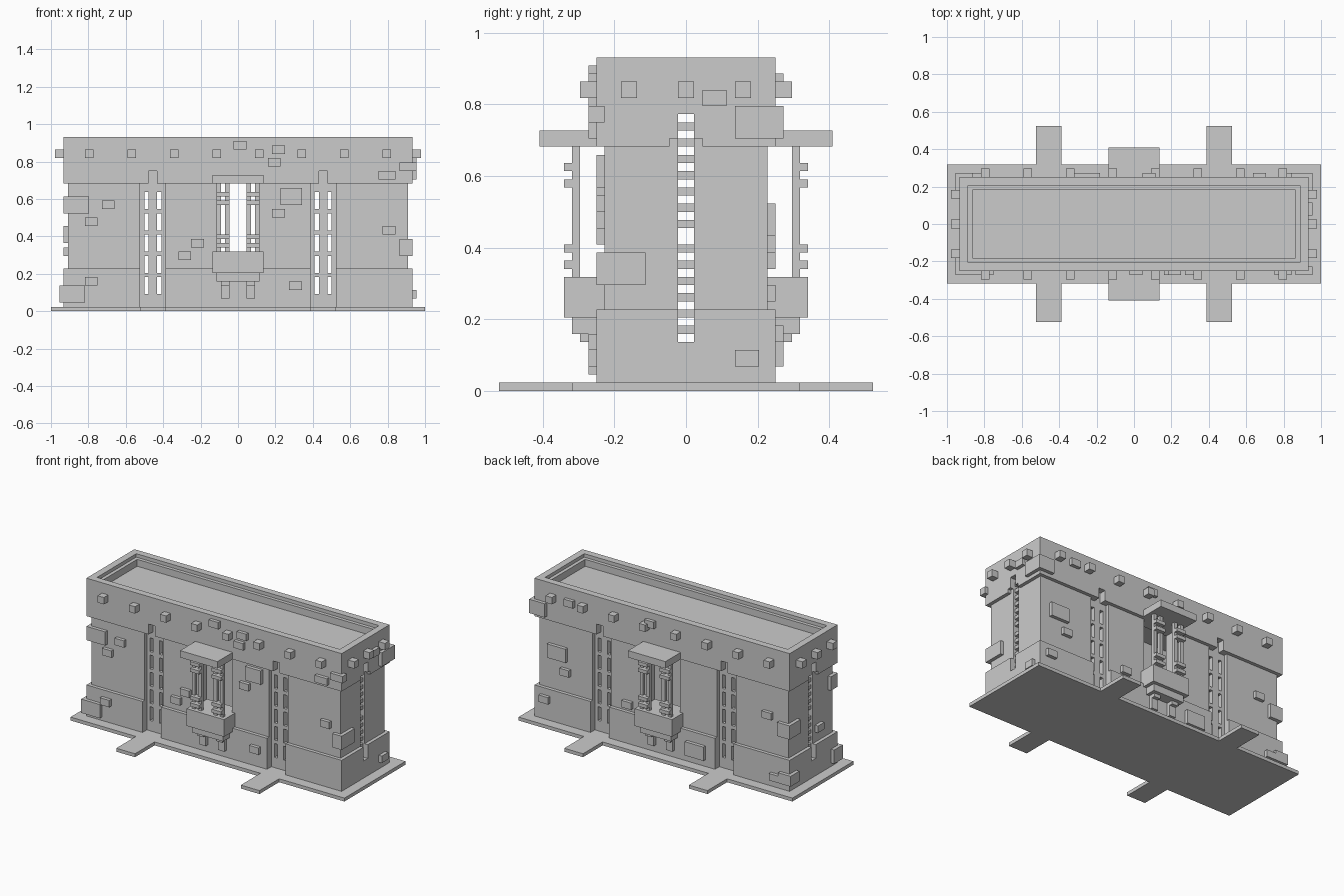
import bpy, bmesh
from mathutils import Vector

if "Cube" in bpy.data.objects:
    bpy.data.objects.remove(bpy.data.objects["Cube"])

U = 1 / 44  # block unit: everything sits on this grid


def boxes(name, items):
    """One object from (x0,x1,y0,y1,z0,z1) boxes in block units."""
    bm = bmesh.new()
    for x0, x1, y0, y1, z0, z1 in items:
        vs = bmesh.ops.create_cube(bm, size=U)["verts"]
        c = Vector((x0 + x1, y0 + y1, z0 + z1)) * U / 2
        for v in vs:
            v.co = Vector((v.co.x * (x1 - x0), v.co.y * (y1 - y0), v.co.z * (z1 - z0))) + c
    me = bpy.data.meshes.new(name)
    bm.to_mesh(me)
    bm.free()
    ob = bpy.data.objects.new(name, me)
    bpy.context.collection.objects.link(ob)
    return ob


def flip_x(b):
    return (-b[1], -b[0]) + tuple(b[2:])


def flip_y(b):
    return (b[0], b[1], -b[3], -b[2], b[4], b[5])


def both_x(items):
    return list(items) + [flip_x(b) for b in items]


def both_y(items):
    return list(items) + [flip_y(b) for b in items]


def carve(ob, cuts):
    bpy.context.view_layer.objects.active = ob
    for b in cuts:
        cutter = boxes("cutter", [b])
        cutter.hide_render = True
        m = ob.modifiers.new("cut", "BOOLEAN")
        m.operation, m.solver, m.object = "DIFFERENCE", "EXACT", cutter
        bpy.ops.object.modifier_apply(modifier=m.name)
        bpy.data.objects.remove(cutter)


# base plate with four entrance steps
boxes("base_plate", [(-44, 44, -14, 14, 0, 1)])
boxes("entrance_steps", both_y(both_x([(17, 23, -23, -14, 0, 1)])))

# hollow walls in three tiers, with recesses and through slots
hollow = (-37, 37, -7, 7, 0.5, 36)
end_slot = (-50, 50, -1, 1, 6, 34)
niches = both_y(both_x([(17, 23, -15, -9, 0.5, 30.5)]))
slots = both_x([(21, 22, -15, 15, 4, 28), (18, 19, -15, 15, 4, 28)])
notches = both_y(both_x([(19, 21, -15, -9, 29, 33)]))
end_notches = both_x([(40, 45, -2, 2, 29, 31)])

lower = boxes("lower_wall", [(-41, 41, -11, 11, 1, 10)])
carve(lower, [hollow, end_slot] + niches + slots)
middle = boxes("middle_wall", [(-40, 40, -10, 10, 10, 30)])
carve(middle, [hollow, end_slot, (-5, 5, -15, 15, 14, 31)] + niches + slots)
upper = boxes("upper_wall", [(-41, 41, -11, 11, 30, 41)])
carve(upper, [hollow, end_slot, (-39, 39, -9, 9, 40, 45), (-38, 38, -8, 8, 38, 45)]
      + notches + end_notches)

# bars across the tall slots and rungs in the end slots
boxes("slot_bars", both_y(both_x([(x, x + 1, -9, -8, z, z + 1)
                                  for x in (18, 21) for z in (8, 13, 18, 23)])))
rungs = list(range(7, 18, 2)) + list(range(20, 33, 2))
boxes("end_rungs", both_x([(38, 39.5, -1, 1, z, z + 1) for z in rungs]))

# balcony, canopy, posts and brackets, front and back
boxes("canopy", both_y([(-6, 6, -18, -10, 30, 32)]))
boxes("balcony", both_y([(-6, 6, -15, -9, 9, 14), (-5, 5, -14, -10, 7, 9)]))
boxes("balcony_brackets", both_y(both_x([(2, 4, -13, -11, 6, 7), (2, 4, -12, -11, 3, 7)])))
boxes("balcony_posts", both_y(both_x([(x, x + 1, -14, -13, 14, 30) for x in (2, 4)])))
boxes("post_rings", both_y(both_x([(2, 5, -15, -13, z, z + 1) for z in (15, 17, 25, 27)])))

# beam ends around the top
boxes("long_side_beam_ends", both_y([(x, x + 2, -13, -11, 36, 38) for x in range(-36, 35, 10)]))
boxes("short_side_beam_ends", both_x([(41, 43, y, y + 2, 36, 38) for y in (-8, -1, 6)]))


# scattered raised bricks: (x0, x1, z0, z1) on each tier
def bricks(name, tier_y, spots, back=False):
    items = [(x0, x1, -tier_y - 1, -tier_y + 0.5, z0, z1) for x0, x1, z0, z1 in spots]
    boxes(name, [flip_y(b) for b in items] if back else items)


bricks("front_upper_bricks", 11, [(-1, 2, 38, 40), (8, 11, 37, 39), (7, 10, 34, 36), (33, 37, 31, 33)])
bricks("front_middle_bricks", 10, [(10, 15, 25, 29), (8, 11, 22, 24), (34, 37, 18, 20),
                                   (-11, -8, 15, 17), (-14, -11, 12, 14), (-32, -29, 24, 26),
                                   (-36, -33, 20, 22)])
bricks("front_lower_bricks", 11, [(12, 15, 5, 7), (-36, -33, 6, 8)])
bricks("back_upper_bricks", 11, [(28, 31, 36, 38), (2, 5, 37, 39)], True)
bricks("back_middle_bricks", 10, [(31, 37, 19, 23), (30, 33, 15, 17), (10, 13, 11, 13),
                                  (-35, -32, 20, 22)], True)
bricks("back_lower_bricks", 11, [(36, 39, 6, 8), (-14, -8, 3, 7), (-38, -35, 3, 5)], True)

# bricks wrapping corners and on the short sides
boxes("corner_bricks", [
    (38, 42, -12, -10, 33, 35), (38, 41, -11, -5, 13, 17), (37, 42, 6, 12, 31, 35),
    (-42, -36, -12, -8, 2, 6), (-41, -35, -11, -8, 23, 27),
    (-41, -37, 6, 11, 16, 20), (-42, -38, 8, 12, 3, 6)])
boxes("short_side_bricks", [
    (40.5, 42, 6, 9, 3, 5), (40.5, 42, 2, 5, 35, 37), (-41, -39.5, -5, -2, 13, 15)])
